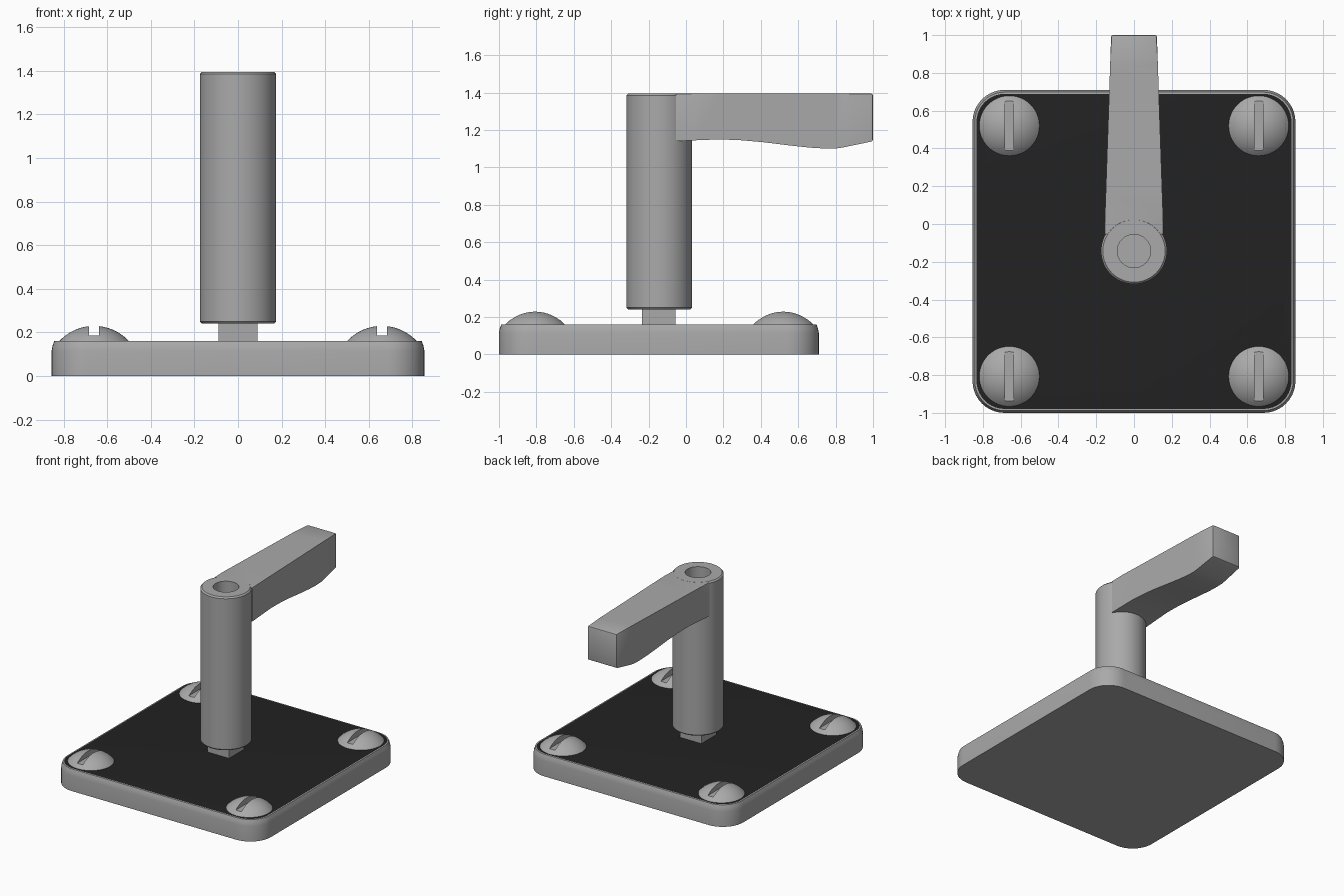
import bpy, bmesh, math

if "Cube" in bpy.data.objects:
    bpy.data.objects.remove(bpy.data.objects["Cube"])

def material(name, v):
    m = bpy.data.materials.new(name)
    m.diffuse_color = (v, v, v, 1)
    m.use_nodes = True
    m.node_tree.nodes["Principled BSDF"].inputs["Base Color"].default_value = m.diffuse_color
    return m

GREY = material("grey metal", 0.4)
BLACK = material("black panel", 0.016)

def finish(bm, name, mats=(GREY,), angle=35):
    bmesh.ops.recalc_face_normals(bm, faces=bm.faces)
    me = bpy.data.meshes.new(name)
    bm.to_mesh(me)
    bm.free()
    for m in mats:
        me.materials.append(m)
    me.polygons.foreach_set("use_smooth", [True] * len(me.polygons))
    me.set_sharp_from_angle(angle=math.radians(angle))
    ob = bpy.data.objects.new(name, me)
    bpy.context.collection.objects.link(ob)
    return ob

def loft(bm, rings):
    """Skin closed rings of points; return the last (cap) face."""
    loops = [[bm.verts.new(p) for p in r] for r in rings]
    n = len(loops[0])
    for a, b in zip(loops, loops[1:]):
        for i in range(n):
            j = (i + 1) % n
            bm.faces.new((a[i], a[j], b[j], b[i]))
    bm.faces.new(loops[0][::-1])
    return bm.faces.new(loops[-1])

def circle(r, z, n=64):
    return [(r * math.cos(2 * math.pi * i / n), r * math.sin(2 * math.pi * i / n), z)
            for i in range(n)]

def rounded_rect(inset, z, hx=0.855, hy=0.855, cy=-0.145, rad=0.17, steps=10):
    pts = []
    for q, (sx, sy) in enumerate([(1, 1), (-1, 1), (-1, -1), (1, -1)]):
        for k in range(steps + 1):
            a = math.pi / 2 * (q + k / steps)
            pts.append((sx * (hx - rad) + (rad - inset) * math.cos(a),
                        cy + sy * (hy - rad) + (rad - inset) * math.sin(a), z))
    return pts

def box(bm, x0, x1, y0, y1, z0, z1):
    loft(bm, [[(x0, y0, z), (x1, y0, z), (x1, y1, z), (x0, y1, z)] for z in (z0, z1)])

# base plate with softened top edge and black top panel
bm = bmesh.new()
cap = loft(bm, [rounded_rect(i, z) for i, z in
                [(0, 0), (0, 0.115), (0.004, 0.138), (0.012, 0.16), (0.021, 0.161)]])
cap.material_index = 1
finish(bm, "base_plate", (GREY, BLACK))

# square spindle
bm = bmesh.new()
box(bm, -0.09, 0.09, -0.235, -0.055, 0.155, 0.25)
finish(bm, "square_spindle")

# round post with blind hole in the top
bm = bmesh.new()
loft(bm, [circle(r, z) for r, z in
          [(0.165, 0.24), (0.175, 0.25), (0.175, 1.385), (0.165, 1.395),
           (0.088, 1.395), (0.088, 1.27)]])
post = finish(bm, "post")
post.location.y = -0.143

# tapered lever with wavy underside
under = [(-0.053, 1.14), (0.05, 1.145), (0.18, 1.15), (0.3, 1.145), (0.42, 1.134),
         (0.55, 1.118), (0.66, 1.106), (0.74, 1.101), (0.8, 1.101), (0.84, 1.107), (1.0, 1.14)]
bm = bmesh.new()
rings = []
for y, z in under:
    w = 0.157 - 0.036 * (y + 0.053) / 1.053
    rings.append([(-w, y, z), (w, y, z), (w, y, 1.3945), (-w, y, 1.3945)])
loft(bm, rings)
sharp = [e for e in bm.edges if e.calc_length() > 0 and
         all(v.co.z > 1.39 for v in e.verts) and
         (abs(e.verts[0].co.x - e.verts[1].co.x) < 0.05 or e.verts[0].co.y > 0.9)]
sharp += [e for e in bm.edges if all(v.co.y > 0.99 for v in e.verts) and e not in sharp]
bmesh.ops.bevel(bm, geom=sharp, offset=0.01, segments=2, profile=0.5, affect='EDGES')
finish(bm, "lever")

# slotted dome screws
R, H = 0.16, 0.07
S = (R * R + H * H) / (2 * H)
amax = math.asin(R / S)
bm = bmesh.new()
rings = [circle(R, 0.15, 48)]
for k in range(10):
    a = amax * (1 - k / 10)
    rings.append(circle(S * math.sin(a), 0.16 + H - S + S * math.cos(a), 48))
rings.append(circle(0.004, 0.16 + H, 48))
loft(bm, rings)
screw = finish(bm, "screw")
bm = bmesh.new()
box(bm, -0.023, 0.023, -0.3, 0.3, 0.186, 0.4)
cutter = finish(bm, "slot_cutter")
cutter.hide_render = True
mod = screw.modifiers.new("slot", 'BOOLEAN')
mod.object = cutter
mod.operation = 'DIFFERENCE'
mod.solver = 'EXACT'
dg = bpy.context.evaluated_depsgraph_get()
mesh = bpy.data.meshes.new_from_object(screw.evaluated_get(dg))
mesh.set_sharp_from_angle(angle=math.radians(35))
bpy.data.objects.remove(screw)
bpy.data.objects.remove(cutter)
for side, x in (("left", -0.66), ("right", 0.66)):
    for end, y in (("front", -0.807), ("back", 0.52)):
        ob = bpy.data.objects.new(f"screw_{end}_{side}", mesh)
        ob.location = (x, y, 0)
        bpy.context.collection.objects.link(ob)
